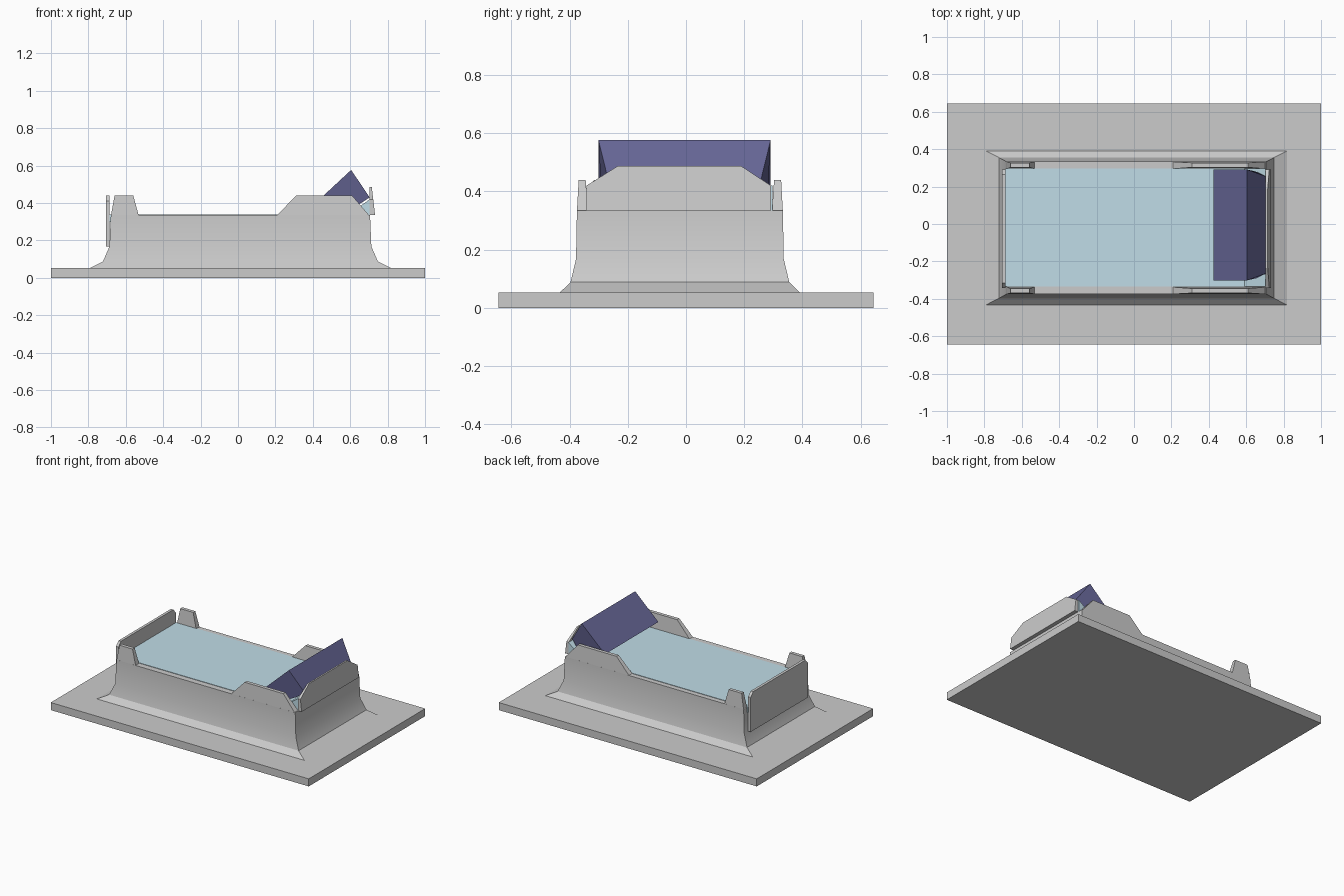
import bpy, bmesh

if "Cube" in bpy.data.objects:
    bpy.data.objects.remove(bpy.data.objects["Cube"])

CX, CY = 0.013, -0.021   # centre of the bed body on the slab


def loft(name, rings, color=None, smooth=None):
    """Closed solid skinned through rings of equal point count."""
    bm = bmesh.new()
    vs = [[bm.verts.new(p) for p in r] for r in rings]
    n = len(rings[0])
    for a, b in zip(vs, vs[1:]):
        for i in range(n):
            j = (i + 1) % n
            bm.faces.new((a[i], a[j], b[j], b[i]))
    bm.faces.new(vs[0])
    bm.faces.new(vs[-1])
    bmesh.ops.recalc_face_normals(bm, faces=bm.faces)
    me = bpy.data.meshes.new(name)
    bm.to_mesh(me)
    bm.free()
    ob = bpy.data.objects.new(name, me)
    bpy.context.collection.objects.link(ob)
    if color:
        mat = bpy.data.materials.new(name + "_material")
        mat.diffuse_color = (*color, 1)
        mat.use_nodes = True
        mat.node_tree.nodes["Principled BSDF"].inputs["Base Color"].default_value = mat.diffuse_color
        me.materials.append(mat)
    if smooth:
        bpy.ops.object.select_all(action='DESELECT')
        ob.select_set(True)
        bpy.context.view_layer.objects.active = ob
        bpy.ops.object.shade_smooth_by_angle(angle=smooth)
    return ob


def rect(hx, hy, z, cx=CX, cy=CY):
    return [(cx + sx * hx, cy + sy * hy, z)
            for sx, sy in ((-1, -1), (1, -1), (1, 1), (-1, 1))]


# ground slab
loft("base_slab", [rect(1, 0.645, 0, 0, 0), rect(1, 0.645, 0.053, 0, 0)])

# bed body with a flared foot
body = ((0.805, 0.412, 0.05), (0.805, 0.412, 0.053), (0.735, 0.376, 0.088),
        (0.700, 0.357, 0.168), (0.693, 0.354, 0.335))
loft("bed_body", [rect(*b) for b in body], smooth=0.5)

# raised side rails, short at the foot and long at the head, on both sides
rails = {"foot_rail": ((-0.68, 0.33), (-0.53, 0.33), (-0.56, 0.44), (-0.66, 0.44)),
         "head_rail": ((0.205, 0.33), (0.705, 0.33), (0.61, 0.44), (0.31, 0.44))}
for name, outline in rails.items():
    for side, s in (("front", -1), ("back", 1)):
        outer = [(x, CY + s * (0.354 if z < 0.4 else 0.348), z) for x, z in outline]
        inner = [(x, CY + s * (0.316 if z < 0.4 else 0.324), z) for x, z in outline]
        loft(f"{side}_{name}", [outer, inner])

# headboard: chamfered plate, thinner at the top
head = ((-0.342, 0.335), (-0.342, 0.42), (-0.235, 0.487),
        (0.19, 0.487), (0.292, 0.42), (0.292, 0.335))
loft("headboard", [[(0.704, y, z) for y, z in head],
                   [(0.733 - (z - 0.335) * 0.118, y, z) for y, z in head]])

# footboard: thin plate hung on the outside of the foot end
foot = ((-0.342, 0.168), (-0.342, 0.41), (-0.315, 0.44),
        (0.265, 0.44), (0.292, 0.41), (0.292, 0.168))
loft("footboard", [[(x, y, z) for y, z in foot] for x in (-0.706, -0.687)])

# mattress, rising at the head end
mat_profile = ((-0.688, 0.30), (0.704, 0.30), (0.704, 0.42),
               (0.59, 0.338), (-0.688, 0.338))
loft("mattress", [[(x, y, z) for x, z in mat_profile] for y in (-0.334, 0.298)],
     color=(0.53, 0.72, 0.80))

# tilted pillow, ends tapering towards the lower edges
pillow = ((0.425, 0.41, 0), (0.605, 0.577, 0), (0.704, 0.43, 0.036),
          (0.65, 0.395, 0.01), (0.54, 0.335, 0.03))
loft("pillow", [[(x, -0.005 + s * (0.296 - inset), z) for x, z, inset in pillow]
                for s in (-1, 1)], color=(0.13, 0.13, 0.30), smooth=1.3)
